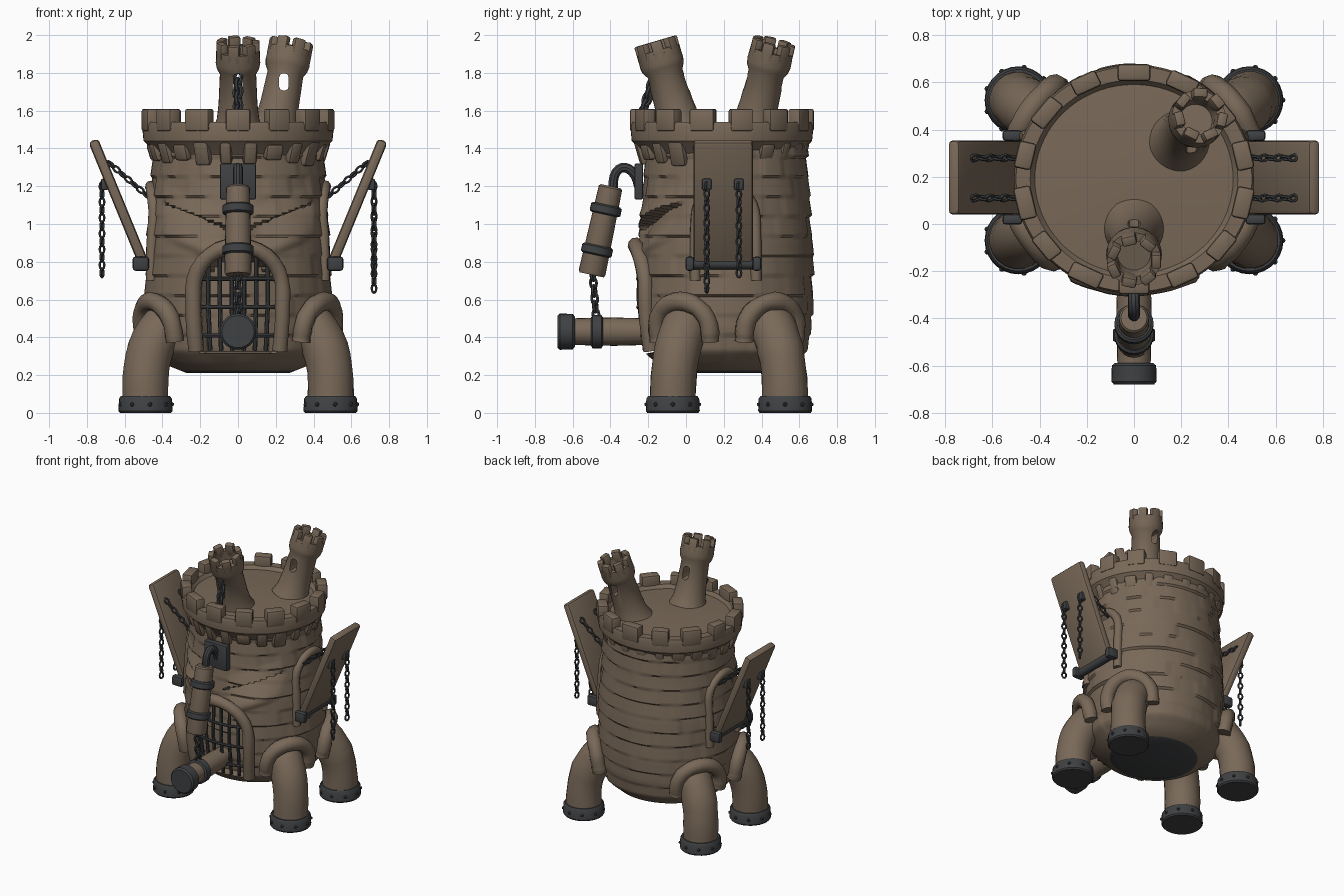
import bpy, bmesh, math, random
from mathutils import Vector as V, Matrix as M
from mathutils.geometry import interpolate_bezier as bez

if "Cube" in bpy.data.objects:
    bpy.data.objects.remove(bpy.data.objects["Cube"])

random.seed(4)
CY, YS = 0.21, 0.95


def material(name, rgb):
    m = bpy.data.materials.new(name)
    m.diffuse_color = (*rgb, 1)
    m.use_nodes = True
    m.node_tree.nodes["Principled BSDF"].inputs["Base Color"].default_value = m.diffuse_color
    return m


STONE = material("brown stone", (0.19, 0.14, 0.098))
IRON = material("dark iron", (0.05, 0.052, 0.056))


def finish(name, bm, mat, angle=35, extra=None):
    bmesh.ops.recalc_face_normals(bm, faces=bm.faces)
    me = bpy.data.meshes.new(name)
    bm.to_mesh(me)
    bm.free()
    me.materials.append(mat)
    if extra:
        me.materials.append(extra)
    me.polygons.foreach_set("use_smooth", [True] * len(me.polygons))
    me.set_sharp_from_angle(angle=math.radians(angle))
    ob = bpy.data.objects.new(name, me)
    bpy.context.collection.objects.link(ob)
    return ob


def skin(bm, rings, closed=False):
    """Bridge rings of vertices, capping the ends unless closed."""
    n = len(rings[0])
    for k in range(len(rings) if closed else len(rings) - 1):
        a, b = rings[k], rings[(k + 1) % len(rings)]
        for i in range(n):
            bm.faces.new((a[i], a[(i + 1) % n], b[(i + 1) % n], b[i]))
    if not closed:
        bm.faces.new(rings[0])
        bm.faces.new(rings[-1])


def lathe(bm, prof, mat4, seg=24, disp=None):
    rings = []
    for h, r in prof:
        ring = []
        for i in range(seg):
            t = math.tau * i / seg
            rr = disp(t, h, r) if disp else r
            ring.append(bm.verts.new(mat4 @ V((rr * math.cos(t), rr * math.sin(t), h))))
        rings.append(ring)
    skin(bm, rings)


def along(a, b):
    """Matrix at a whose z axis points at b."""
    return M.Translation(a) @ (V(b) - V(a)).to_track_quat('Z', 'Y').to_matrix().to_4x4()


def tube(bm, pts, rad, seg=12, jitter=0.0):
    pts = [V(p) for p in pts]
    side, rings = None, []
    for k, p in enumerate(pts):
        t = (pts[min(k + 1, len(pts) - 1)] - pts[max(k - 1, 0)]).normalized()
        side = t.orthogonal().normalized() if side is None else (side - t * side.dot(t)).normalized()
        up, r = t.cross(side), rad * (1 + random.uniform(-jitter, jitter))
        rings.append([bm.verts.new(p + (side * math.cos(a) + up * math.sin(a)) * r)
                      for a in (math.tau * i / seg for i in range(seg))])
    skin(bm, rings)


def box(bm, mat4, size, bevel=0.01):
    vs = bmesh.ops.create_cube(bm, size=1, matrix=mat4 @ M.Diagonal((*size, 1)))["verts"]
    es = list({e for v in vs for e in v.link_edges})
    bmesh.ops.bevel(bm, geom=es, offset=bevel, segments=2, profile=0.5, affect='EDGES')


def chain(bm, a, b, R=0.014, m=0.007):
    a, b = V(a), V(b)
    n = max(2, round((b - a).length / 0.04))
    base = (b - a).to_track_quat('Z', 'Y').to_matrix().to_4x4()
    for k in range(n):
        T = M.Translation(a.lerp(b, (k + .5) / n)) @ base @ M.Rotation(math.pi / 2 * (k % 2) + .5, 4, 'Z')
        skin(bm, [[bm.verts.new(T @ V(((R + m * math.cos(q)) * math.cos(p), m * math.sin(q),
                                        (R * 1.6 + m * math.cos(q)) * math.sin(p))))
                   for q in (math.tau * j / 6 for j in range(6))]
                  for p in (math.tau * i / 12 for i in range(12))], True)


# Tower body wall: shingled stone courses, angry eye sockets, gate recess
PROF = [(.21, .27), (.25, .37), (.33, .455), (.45, .48), (.6, .49), (.9, .485), (1.2, .462), (1.45, .45)]


def wall_r(z):
    for (z0, r0), (z1, r1) in zip(PROF, PROF[1:]):
        if z <= z1:
            return r0 + (r1 - r0) * max(0, (z - z0) / (z1 - z0))
    return PROF[-1][1]


def P(t, z, off=0.0):
    r = wall_r(z) + off
    return V((r * math.cos(t), CY + YS * r * math.sin(t), z))


brick = [random.uniform(-.006, .006) for _ in range(997)]


def wall_disp(t, z, r):
    x, front = abs(r * math.cos(t)), math.sin(t) < 0
    if z < .3:
        return r
    row = int((z - .3) / .105)
    col = int(t / math.tau * 20 + (row % 2) * .5) % 20
    r += brick[(row * 53 + col * 7) % 997] + .01 * (.5 - ((z - .3) / .105) % 1)
    if front and .05 < x < .4:
        d, w = .955 + .4 * x - z, math.sin(math.pi * (x - .05) / .35) ** .6
        if 0 <= d < .12:
            r -= .07 * w * (1 - d / .12)
        elif -.1 < d < 0:
            r += .035 * w * (1 + d / .1)
        elif .12 <= d < .2:
            r += .015 * w * math.sin((d - .12) / .08 * math.pi)
    if front and x < .2 and .32 < z < .64 + math.sqrt(max(0, .04 - x * x)):
        r -= .07
    return r


bm = bmesh.new()
zs = [.21, .225, .25, .275] + [.3 + .0131 * i for i in range(87)]
lathe(bm, [(z, wall_r(z)) for z in zs], M.Translation((0, CY, 0)) @ M.Diagonal((1, YS, 1, 1)), 144, wall_disp)
body = finish("tower_body", bm, STONE, 40, IRON)
for p in body.data.polygons:          # dark underside
    if p.center.z < .23 and p.normal.z < -.5:
        p.material_index = 1

# Crown ring, roof floor, merlons and corbels
bm = bmesh.new()
CM = M.Translation((0, .19, 0)) @ M.Diagonal((1, .955, 1, 1))
lathe(bm, [(1.36, .43), (1.42, .48), (1.44, .5), (1.52, .508), (1.54, .5), (1.54, .44), (1.515, .42),
           (1.53, .2), (1.535, .02)], CM, 72)
finish("crown_ring", bm, STONE)
bm = bmesh.new()
for i in range(14):
    T = CM @ M.Rotation(-math.pi / 2 + math.tau * i / 14, 4, 'Z')
    box(bm, T @ M.Translation((.473, 0, 1.55)), (.075, random.uniform(.12, .15), .12), .014)
finish("crown_merlons", bm, STONE)
bm = bmesh.new()
for i in range(22):
    T = CM @ M.Rotation(math.tau * i / 22, 4, 'Z') @ M.Translation((.445, 0, 1.385)) @ M.Rotation(.3, 4, 'Y')
    box(bm, T, (.06, random.uniform(.06, .1), random.uniform(.09, .16)), .018)
finish("crown_corbels", bm, STONE)


# Two leaning turrets, each with a window slot cut through
def turret(name, base, top):
    T = along(base, top)
    L = (V(top) - V(base)).length
    bm = bmesh.new()
    lathe(bm, [(0, .135), (.06, .112), (.14, .103), (L - .13, .096), (L - .1, .112), (L - .07, .118), (L, .115),
               (L, .078), (L - .07, .07)], T, 32)
    ob = finish(name, bm, STONE)
    bm = bmesh.new()
    box(bm, M.Translation(V(base).lerp(V(top), .6)), (.05, .5, .09), .02)
    cut = finish(name + "_cutter", bm, STONE)
    cut.hide_render = True
    mod = ob.modifiers.new("window", 'BOOLEAN')
    mod.object, mod.operation, mod.solver = cut, 'DIFFERENCE', 'EXACT'
    ev = ob.evaluated_get(bpy.context.evaluated_depsgraph_get())
    me = bpy.data.meshes.new_from_object(ev)
    ob.modifiers.clear()
    ob.data = me
    me.set_sharp_from_angle(angle=math.radians(35))
    bpy.data.objects.remove(cut)
    bm = bmesh.new()
    for i in range(7):
        box(bm, T @ M.Rotation(math.tau * i / 7, 4, 'Z') @ M.Translation((.094, 0, L)), (.042, .062, .1), .009)
    finish(name + "_merlons", bm, STONE)


turret("front_turret", (0, -.025, 1.5), (0, -.148, 1.92))
turret("back_turret", (.195, .355, 1.5), (.275, .455, 1.92))


# Arched stone frames that follow the wall
def arch(name, t0, w, z0, spring, rad, off):
    uz = [(-w, z0 + (spring - z0) * i / 4) for i in range(4)]
    uz += [(-w * math.cos(a), spring + w * math.sin(a)) for a in (math.pi * i / 14 for i in range(15))]
    uz += [(w, z0 + (spring - z0) * i / 4) for i in (3, 2, 1, 0)]
    bm = bmesh.new()
    tube(bm, [P(t0 + u / .48, z, off) for u, z in uz], rad, 10, .06)
    finish(name, bm, STONE, 50)


F = -math.pi / 2
arch("gate_frame", F, .235, .33, .65, .042, .015)
for t, side in ((0, "right"), (math.pi, "left")):
    arch(side + "_door_frame", t, .17, .7, 1.03, .03, .0)

# Gate bars
bm = bmesh.new()
for i in range(6):
    x = -.16 + .064 * i
    top = .64 + math.sqrt(.22 ** 2 - x * x)
    tube(bm, [P(F + x / .48, .33, -.005), P(F + x / .48, .6, -.005), P(F + x / .48, top, -.005)], .012, 8)
for z in (.41, .56, .71):
    tube(bm, [P(F + u / .48, z, .0) for u in (-.21, -.1, 0, .1, .21)], .011, 8)
finish("gate_bars", bm, IRON)

# Legs, hoods and iron feet
for sx, xn in ((1, "right"), (-1, "left")):
    for back, yn in ((0, "front"), (1, "back")):
        def q(x, y, z):
            return V((sx * x, .455 - y if back else y, z))
        name = f"{yn}_{xn}_leg"
        bm = bmesh.new()
        tube(bm, bez(q(.49, -.07, .05), q(.5, -.07, .3), q(.46, -.03, .45), q(.28, .05, .53), 12), .122, 20, .025)
        finish(name, bm, STONE, 50)
        t = math.radians(31 if back else -29)
        arch(name + "_hood", t if sx > 0 else math.pi - t, .16, .38, .43, .05, .035)
        bm = bmesh.new()
        T = M.Translation(q(.49, -.07, 0))
        lathe(bm, [(0, .135), (.01, .143), (.075, .14), (.09, .13)], T, 28)
        for i in range(9):
            a = math.tau * i / 9
            bmesh.ops.create_icosphere(bm, subdivisions=1, radius=.013, matrix=T @ M.Translation(
                (.14 * math.cos(a), .14 * math.sin(a), .045)))
        finish(name + "_foot", bm, IRON)

    # Side drawbridge with hinge and chains
    bm = bmesh.new()
    box(bm, M.Translation((sx * .63, .197, 1.11)) @ M.Rotation(sx * .39, 4, 'Y'), (.055, .315, .72), .02)
    finish(xn + "_drawbridge", bm, STONE)
    bm = bmesh.new()
    tube(bm, [(sx * .505, .01, .79), (sx * .505, .385, .79)], .03, 14)
    for y in (.02, .375):
        box(bm, M.Translation((sx * .515, y, .79)), (.085, .045, .075), .014)
    for y, end in ((.11, .64 if sx > 0 else .72), (.28, .72)):
        box(bm, M.Translation((sx * .705, y, 1.21)), (.04, .05, .06), .008)
        chain(bm, (sx * .72, y, 1.22), (sx * .72, y, end))
        chain(bm, (sx * .69, y, 1.33), (sx * .47, y, 1.14))
    finish(xn + "_drawbridge_iron", bm, IRON)

# Hanging beam in front with plate, hook and bands
bm = bmesh.new()
box(bm, M.Translation((0, -.25, 1.225)), (.19, .045, .19), .008)
tube(bm, bez(V((0, -.25, 1.2)), V((0, -.27, 1.33)), V((0, -.4, 1.34)), V((0, -.385, 1.18)), 12), .026, 10)
finish("hook_plate", bm, IRON)
A, B = V((0, -.398, 1.2)), V((0, -.5, .73))
bm = bmesh.new()
lathe(bm, [(0, .055), (.01, .063), (.465, .072), (.48, .066)], along(A, B), 20)
finish("hanging_beam", bm, STONE)
bm = bmesh.new()
for d in (.1, .32):
    lathe(bm, [(d, .072), (d + .008, .083), (d + .045, .083), (d + .053, .072)], along(A, B), 24)
chain(bm, (0, -.495, .75), (0, -.475, .5), .018, .009)
chain(bm, (0, -.165, 1.79), (0, -.235, 1.57), .022, .011)
finish("beam_iron", bm, IRON)

# Battering ram
bm = bmesh.new()
R = along((0, -.68, .43), (0, 0, .43))
lathe(bm, [(.05, .07), (.3, .075), (.56, .068)], R, 24)
finish("ram_shaft", bm, STONE)
bm = bmesh.new()
lathe(bm, [(0, .085), (.012, .096), (.08, .094), (.092, .08)], R, 28)
lathe(bm, [(.178, .076), (.185, .088), (.232, .088), (.24, .076)], R, 28)
finish("ram_iron", bm, IRON)
